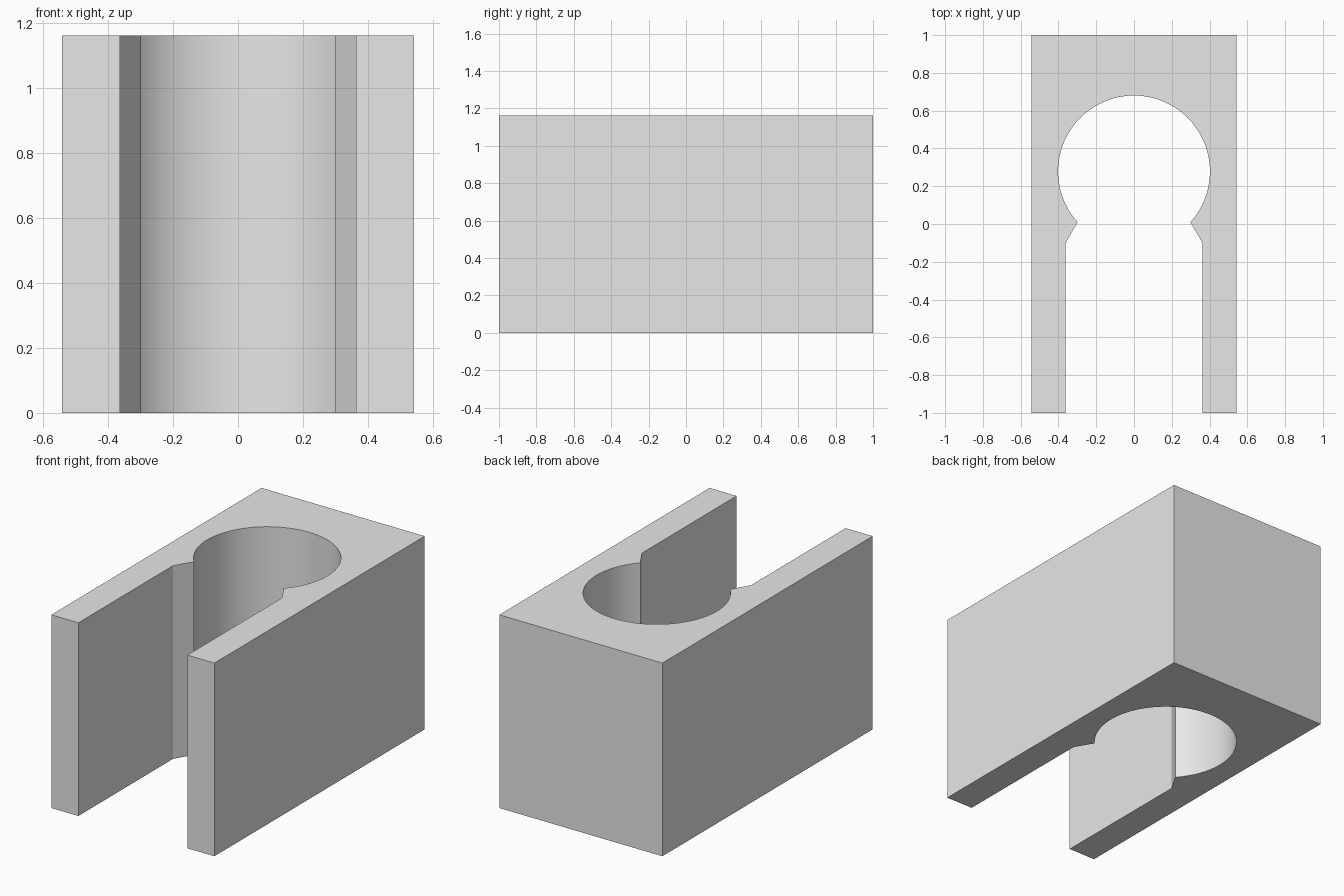
import bpy, bmesh, math

cube = bpy.data.objects.get("Cube")
if cube:
    bpy.data.objects.remove(cube, do_unlink=True)

HEIGHT = 1.163
HALF_WIDTH = 0.543
SLOT = 0.363
LIP_X, LIP_Y = 0.297, 0.01
RADIUS, CENTRE_Y = 0.402, 0.278
STEPS = 64

# Grey material
grey = bpy.data.materials.new("plain grey")
grey.use_nodes = True
grey.diffuse_color = (0.8, 0.8, 0.8, 1)
grey.node_tree.nodes["Principled BSDF"].inputs["Base Color"].default_value = (0.8, 0.8, 0.8, 1)

# Right-hand arm and lip, then the round bore, then the mirrored arm
arm = [(HALF_WIDTH, 1), (HALF_WIDTH, -1), (SLOT, -1), (SLOT, -0.10)]
start = math.atan2(LIP_Y - CENTRE_Y, LIP_X)
sweep = math.pi - 2 * start
bore = [(RADIUS * math.cos(start + sweep * i / STEPS),
         CENTRE_Y + RADIUS * math.sin(start + sweep * i / STEPS))
        for i in range(STEPS + 1)]
outline = arm + bore + [(-x, y) for x, y in reversed(arm)]

# Extrude the keyhole outline into the block
bm = bmesh.new()
base = bm.faces.new([bm.verts.new((x, y, 0)) for x, y in outline])
top = bmesh.ops.extrude_face_region(bm, geom=[base], use_keep_orig=True)
bmesh.ops.translate(bm, vec=(0, 0, HEIGHT),
                    verts=[g for g in top["geom"] if isinstance(g, bmesh.types.BMVert)])
bmesh.ops.recalc_face_normals(bm, faces=bm.faces)
mesh = bpy.data.meshes.new("keyhole_block")
bm.to_mesh(mesh)
bm.free()
mesh.materials.append(grey)

block = bpy.data.objects.new("keyhole_block", mesh)
bpy.context.collection.objects.link(block)

# Smooth bore with sharp corners
bpy.ops.object.select_all(action='DESELECT')
block.select_set(True)
bpy.context.view_layer.objects.active = block
bpy.ops.object.shade_smooth_by_angle(angle=math.radians(25))
